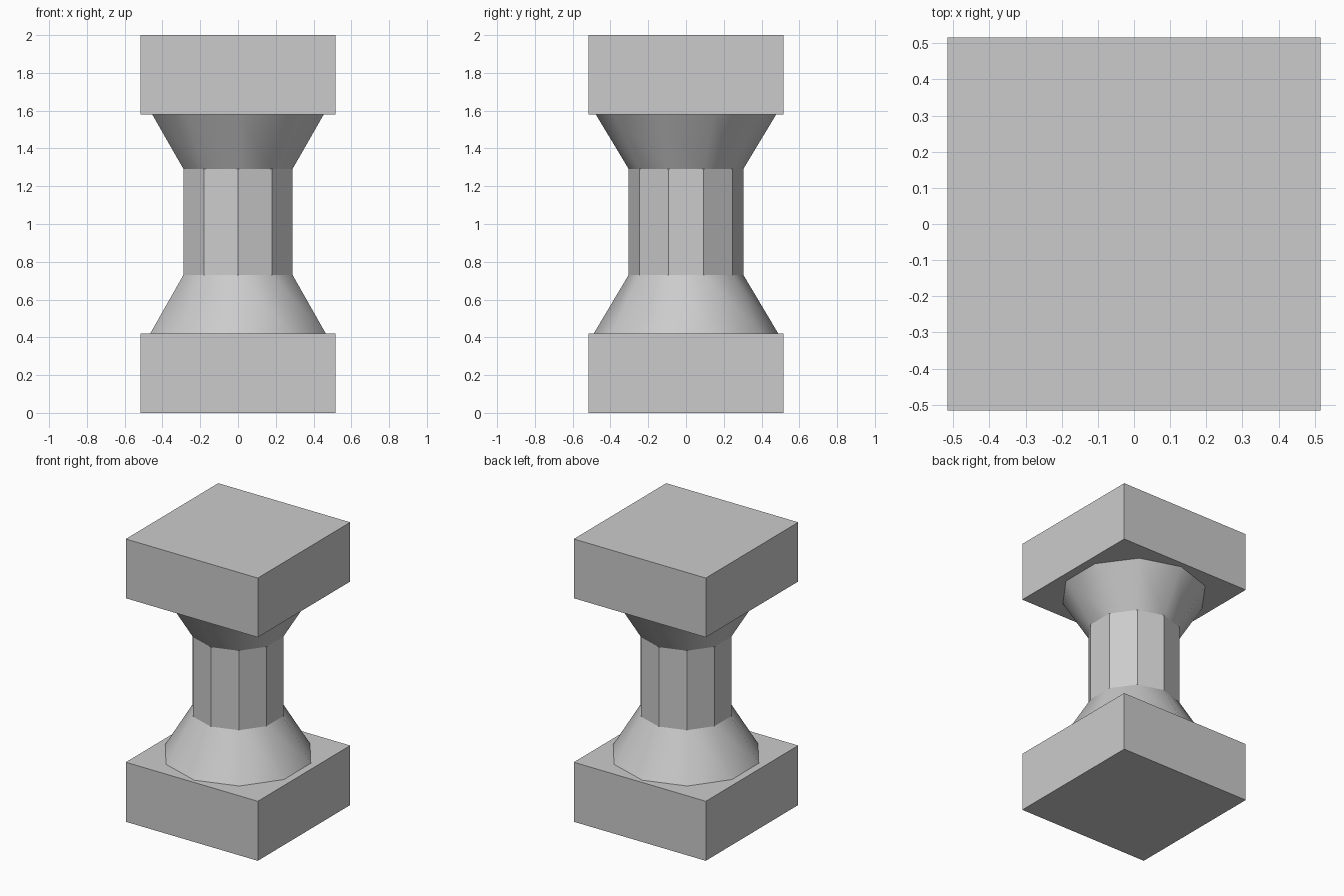
import bpy
import math

if "Cube" in bpy.data.objects:
    bpy.data.objects.remove(bpy.data.objects["Cube"])

SIDES = 10
BLOCK = 1.033      # block width
R = 0.304          # shaft radius
Z_BASE, Z_LOW, Z_HIGH, Z_TOP = 0.421, 0.73, 1.292, 1.581


def block(name, z0, z1):
    bpy.ops.mesh.primitive_cube_add(size=1, location=(0, 0, (z0 + z1) / 2))
    ob = bpy.context.object
    ob.name = name
    ob.scale = (BLOCK, BLOCK, z1 - z0)
    bpy.ops.object.transform_apply(location=False, rotation=False, scale=True)


def drum(name, r0, r1, z0, z1, smooth=False):
    # ten-sided tube with a corner on the y axis; its ends meet other parts
    bpy.ops.mesh.primitive_cone_add(vertices=SIDES, radius1=r0, radius2=r1,
                                    depth=z1 - z0, end_fill_type='NOTHING',
                                    location=(0, 0, (z0 + z1) / 2))
    bpy.context.object.name = name
    if smooth:
        bpy.ops.object.shade_smooth_by_angle(angle=math.radians(40))


# square blocks
block("base_block", 0, Z_BASE)
block("top_block", Z_TOP, 2)

# faceted shaft between two smooth flares
drum("lower_flare", 0.488, R, Z_BASE, Z_LOW, smooth=True)
drum("shaft", R, R, Z_LOW, Z_HIGH)
drum("upper_flare", R, 0.478, Z_HIGH, Z_TOP, smooth=True)
